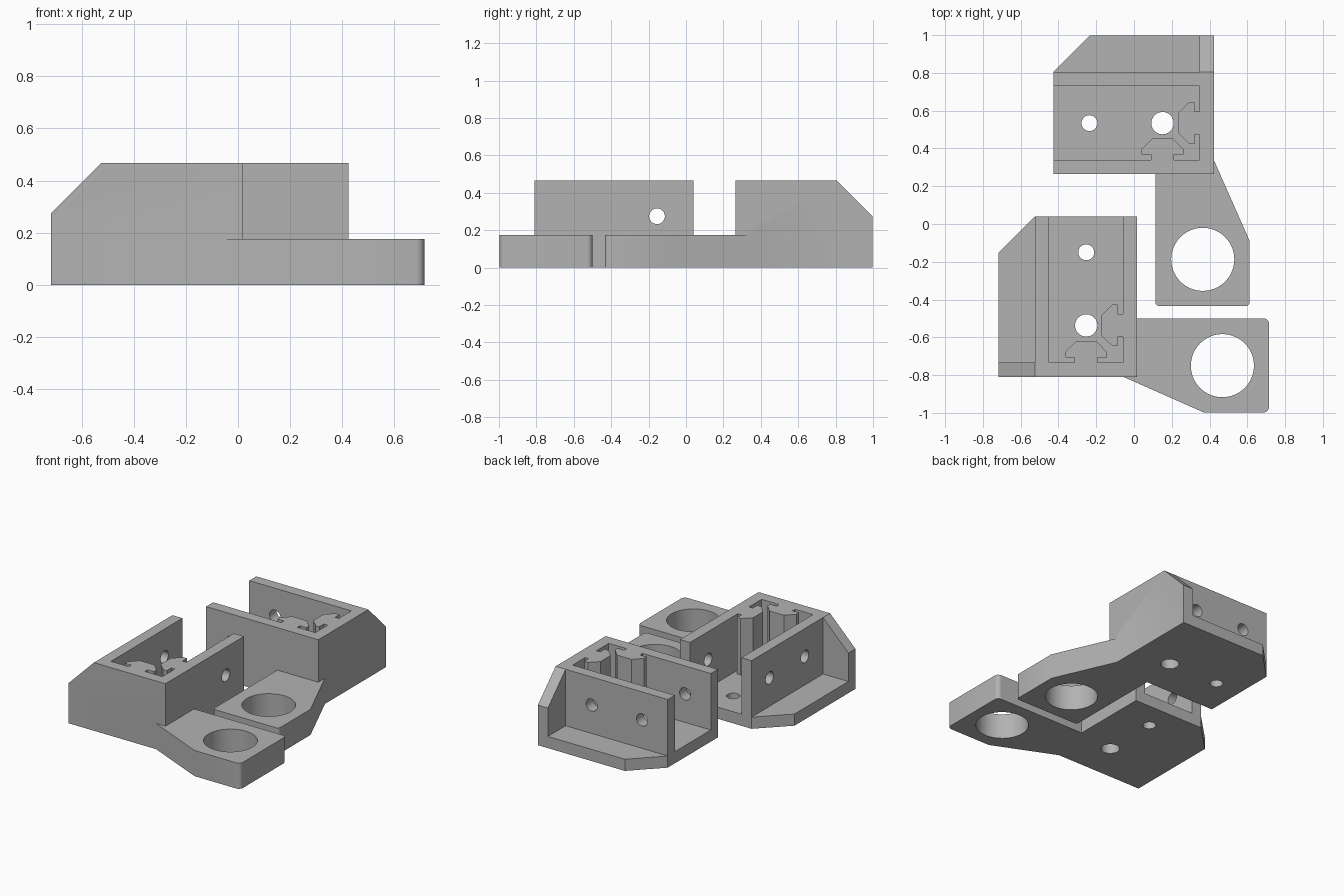
import bpy, bmesh, math
from mathutils import Matrix, Vector

if "Cube" in bpy.data.objects:
    bpy.data.objects.remove(bpy.data.objects["Cube"])

grey = bpy.data.materials.new("light grey plastic")
grey.use_nodes = True
COLOR = (0.45, 0.45, 0.45, 1)
grey.diffuse_color = COLOR
grey.node_tree.nodes["Principled BSDF"].inputs["Base Color"].default_value = COLOR

# Main dimensions
X0, X1, Y0, Y1 = -0.717, 0.017, -0.81, 0.04
TOP, FLOOR, ARM_H, WALL = 0.467, 0.08, 0.176, 0.076
FLANGE = -0.525                     # outer face of the wall beside the flange
CX, CY = -0.253, -0.537             # axis of the rail channel and its keys
IN_L, IN_R, IN_Y = FLANGE + WALL, X1 - WALL, Y0 + WALL


def prism(name, pts, lo, hi, axis="Z"):
    """Extrude a 2D outline from lo to hi; axis Y takes (x, z) points."""
    bm = bmesh.new()
    place = (lambda a, b: (a, b, lo)) if axis == "Z" else (lambda a, b: (a, lo, b))
    face = bm.faces.new([bm.verts.new(place(*p)) for p in pts])
    step = Vector((0, 0, hi - lo)) if axis == "Z" else Vector((0, hi - lo, 0))
    new = bmesh.ops.extrude_face_region(bm, geom=[face])["geom"]
    bmesh.ops.translate(bm, vec=step, verts=[v for v in new if isinstance(v, bmesh.types.BMVert)])
    bmesh.ops.recalc_face_normals(bm, faces=bm.faces)
    return finish(name, bm)


def finish(name, bm):
    me = bpy.data.meshes.new(name)
    bm.to_mesh(me)
    bm.free()
    me.materials.append(grey)
    ob = bpy.data.objects.new(name, me)
    bpy.context.collection.objects.link(ob)
    return ob


def box(name, a, b, c, d, lo, hi):
    return prism(name, [(a, c), (b, c), (b, d), (a, d)], lo, hi)


def hole(centre, radius, length, axis="Z", sides=40):
    bm = bmesh.new()
    turn = Matrix.Rotation(math.pi / 2, 4, "Y") if axis == "X" else Matrix()
    bmesh.ops.create_cone(bm, cap_ends=True, segments=sides, radius1=radius, radius2=radius,
                          depth=length, matrix=Matrix.Translation(centre) @ turn)
    return finish("hole_cutter", bm)


def combine(target, tool, operation="DIFFERENCE"):
    tool.hide_render = True
    mod = target.modifiers.new("combine", "BOOLEAN")
    mod.operation, mod.solver, mod.object = operation, "EXACT", tool
    bpy.ops.object.select_all(action="DESELECT")
    bpy.context.view_layer.objects.active = target
    target.select_set(True)
    bpy.ops.object.modifier_apply(modifier=mod.name)
    bpy.data.objects.remove(tool)


def rounded(x, y, r, start):
    """Quarter-circle corner whose arc centre is (x, y)."""
    return [(x + r * math.cos(start + i * math.pi / 12), y + r * math.sin(start + i * math.pi / 12))
            for i in range(7)]


def build_bracket(name, radius):
    # Body with the sloped shoulder
    body = prism(name, [(X0, 0), (X1, 0), (X1, TOP), (FLANGE, TOP), (X0, 0.275)], Y0, Y1, "Y")

    # Rail channel, its outline wrapping around two T-shaped keys
    key = [(-0.061, 0), (-0.061, 0.028), (-0.11, 0.028), (-0.11, 0.056), (-0.055, 0.112)]
    key += [(-u, v) for u, v in reversed(key)]
    end_key = [(CX + u, IN_Y + v) for u, v in key]
    side_key = [(IN_R - v, CY + u) for u, v in key]
    outline = [(IN_L, IN_Y)] + end_key + [(IN_R, IN_Y)] + side_key + [(IN_R, 0.5), (IN_L, 0.5)]
    combine(body, prism("channel_cutter", outline, FLOOR, 1))

    # Flange recess and its clipped corner
    combine(body, box("recess_cutter", -1, FLANGE, IN_Y, 0.5, FLOOR, 1))
    combine(body, prism("corner_cutter", [(X0 - 0.1, -0.25), (FLANGE + 0.1 - 0.1, Y1),
                                          (FLANGE, 0.3), (X0 - 0.1, 0.3)], -1, 1))

    # Screw holes through the floor and walls
    combine(body, hole((CX, -0.15, 0), 0.042, 0.4))
    combine(body, hole((CX, CY, 0), 0.059, 0.4))
    combine(body, hole((CX, -0.155, 0.275), 0.042, 0.8, "X"))
    combine(body, hole((FLANGE + WALL / 2, CY, 0.275), 0.042, 0.12, "X"))

    # Rod arm with its large bore
    right, low, high = 0.715, -0.998, -0.499
    arm = [(-0.03, high), (-0.03, -0.77), (-0.1, -0.77), (-0.1, -0.79), (0.37, low)]
    arm += rounded(right - radius, low + radius, radius, -math.pi / 2)
    arm += rounded(right - radius, high - radius, radius, 0)
    combine(body, prism("arm", arm, 0, ARM_H), "UNION")
    combine(body, hole((0.468, -0.75, 0.1), 0.167, 0.5, sides=64))
    return body


front = build_bracket("front_bracket", 0.03)
back = build_bracket("back_bracket", 0.02)

# The back bracket is the front one reflected across the diagonal
flip = Matrix(((0, -1, 0, -0.386), (-1, 0, 0, 0.281), (0, 0, 1, 0), (0, 0, 0, 1)))
back.data.transform(flip)
back.data.flip_normals()

for ob in (front, back):
    bpy.ops.object.select_all(action="DESELECT")
    bpy.context.view_layer.objects.active = ob
    ob.select_set(True)
    bpy.ops.object.shade_smooth_by_angle(angle=math.radians(30))
